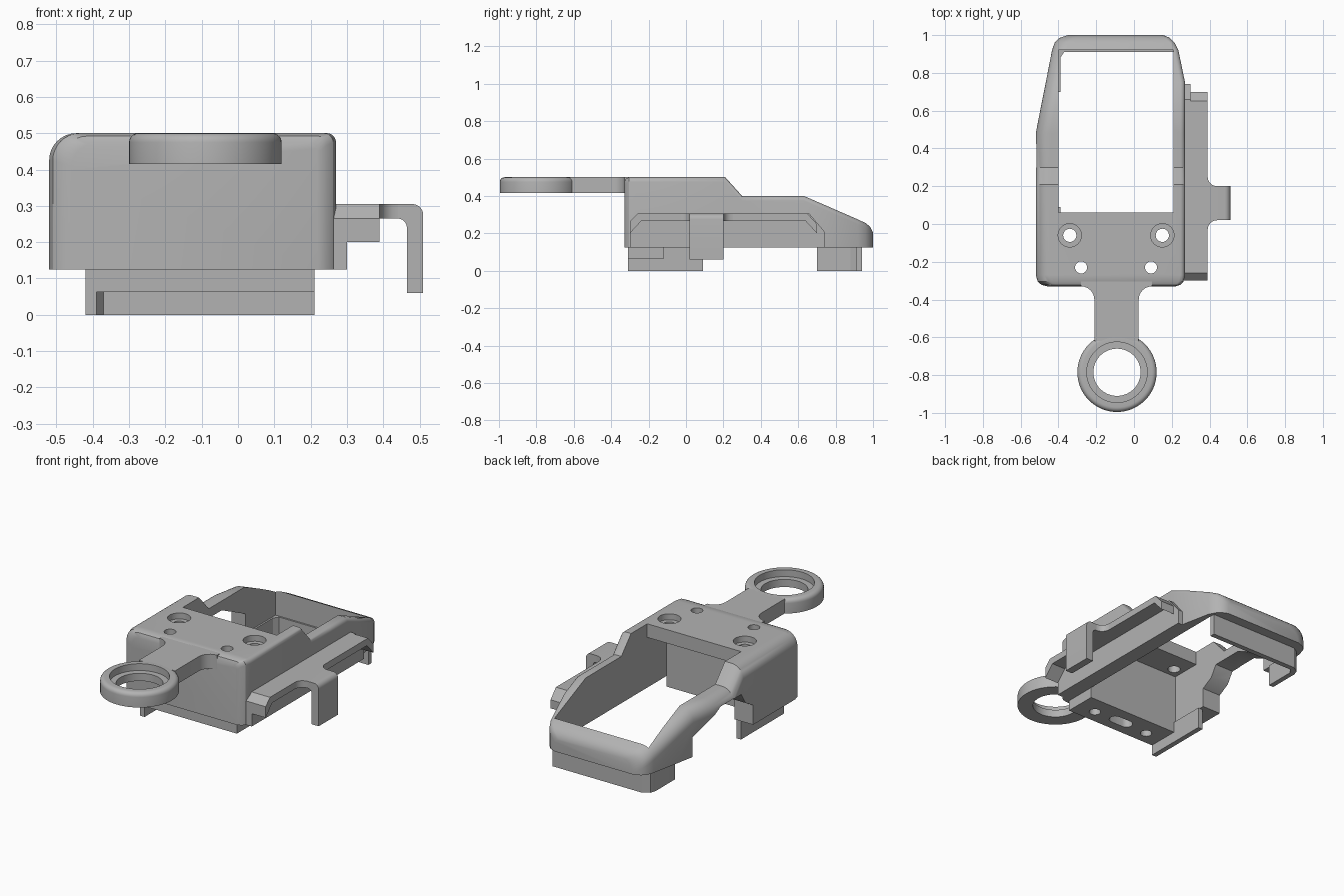
import bpy, bmesh
from math import sin, cos, pi, radians

old = bpy.data.objects.get("Cube")
if old:
    bpy.data.objects.remove(old, do_unlink=True)

grey = bpy.data.materials.new("plain_grey")
grey.use_nodes = True
COLOR = (0.45, 0.45, 0.45, 1)
grey.diffuse_color = COLOR
grey.node_tree.nodes["Principled BSDF"].inputs["Base Color"].default_value = COLOR


def arc(cx, cy, r, a, b, n=6):
    """Points on an arc from angle a to angle b, in degrees."""
    return [(cx + r * cos(radians(a + (b - a) * i / n)),
             cy + r * sin(radians(a + (b - a) * i / n))) for i in range(n + 1)]


def loft(name, rings, closed=False):
    """Skin equal rings of points; cap the ends unless the loft is closed."""
    bm = bmesh.new()
    rows = [[bm.verts.new(p) for p in ring] for ring in rings]
    n = len(rows[0])
    pairs = list(zip(rows, rows[1:] + rows[:1])) if closed else list(zip(rows, rows[1:]))
    for a, b in pairs:
        for i in range(n):
            j = (i + 1) % n
            bm.faces.new((a[i], a[j], b[j], b[i]))
    if not closed:
        bm.faces.new(rows[0])
        bm.faces.new(rows[-1])
    bmesh.ops.recalc_face_normals(bm, faces=bm.faces)
    mesh = bpy.data.meshes.new(name)
    bm.to_mesh(mesh)
    bm.free()
    mesh.materials.append(grey)
    ob = bpy.data.objects.new(name, mesh)
    bpy.context.collection.objects.link(ob)
    return ob


def prism(name, pts, axis, lo, hi):
    """Extrude a 2D outline along an axis."""
    place = {"x": lambda p, t: (t, p[0], p[1]),
             "y": lambda p, t: (p[0], t, p[1]),
             "z": lambda p, t: (p[0], p[1], t)}[axis]
    return loft(name, [[place(p, t) for p in pts] for t in (lo, hi)])


def box(name, x0, x1, y0, y1, z0, z1):
    return prism(name, [(x0, y0), (x1, y0), (x1, y1), (x0, y1)], "z", z0, z1)


def drill(x, y, r, z0, z1):
    return prism("cutter", arc(x, y, r, 0, 345, 23), "z", z0, z1)


def cut(ob, cutter):
    cutter.hide_render = True
    bpy.context.view_layer.objects.active = ob
    mod = ob.modifiers.new("cut", "BOOLEAN")
    mod.operation = "DIFFERENCE"
    mod.solver = "EXACT"
    mod.object = cutter
    bpy.ops.object.modifier_apply(modifier=mod.name)
    bpy.data.objects.remove(cutter, do_unlink=True)


# Main housing: cross-sections along y (y, left x, right x, top z)
BOTTOM = 0.125
stations = [
    (-.33, -.46, .22, .475), (-.322, -.49, .245, .492), (-.305, -.51, .262, .5),
    (-.27, -.52, .27, .5), (.21, -.52, .27, .5), (.30, -.52, .27, .4),
    (.48, -.52, .27, .4), (.63, -.491, .27, .4), (.75, -.467, .27, .348),
    (.92, -.434, .235, .274), (.96, -.42, .215, .255), (.985, -.395, .19, .235),
    (1.0, -.35, .155, .205)]
sections = []
for y, xl, xr, top in stations:
    outline = [(xl, BOTTOM), (xr, BOTTOM)]
    outline += arc(xr - .025, top - .025, .025, 0, 90, 5)
    outline += arc(xl + .075, top - .075, .075, 90, 180, 8)
    sections.append([(x, y, z) for x, z in outline])
housing = loft("housing", sections)

# Block under the front wall
front_base = box("front_base", -.39, .21, -.31, -.12, .0625, .126)

# Open window, hollow under the top plate, arch in the thick side wall
cut(housing, box("cutter", -.40, .21, .06, .92, -.1, .7))
cut(housing, box("cutter", -.40, .21, -.12, .50, -.1, .42))
arch = [(.12, 0), (.12, .24), (.19, .28), (.23, .345), (.42, .345), (.64, .24), (.64, 0)]
cut(housing, prism("cutter", arch, "x", -.7, -.3))

# Counterbored screw holes, small pin holes and underside slot
for x in (-.34, .15):
    cut(housing, drill(x, -.06, .035, .3, .7))
    cut(housing, drill(x, -.06, .062, .465, .7))
for part in (housing, front_base):
    for x in (-.28, .09):
        cut(part, drill(x, -.23, .032, -.1, .7))
    slot = arc(-.05, -.22, .035, -90, 90, 8) + arc(-.13, -.22, .035, 90, 270, 8)
    cut(part, prism("cutter", slot, "z", -.1, .2))

# Skirts that hang below the housing
box("side_skirt", -.42, -.39, -.31, .09, 0, .126)
prism("back_skirt", [(.21, .94), (-.37, .94), (-.41, .915), (-.42, .88), (-.42, .70),
                     (-.39, .70), (-.39, .88), (-.37, .91), (.21, .91)], "z", 0, .126)

# Ring with a stepped bore, turned about its own axis
CX, CY = -.09, -.785
profile = [(.125, .415), (.21, .415), (.21, .475)]
profile += arc(.185, .475, .025, 18, 90, 4)
profile += [(.16, .5), (.16, .46), (.125, .46)]
loft("ring", [[(CX + r * cos(2 * pi * i / 64), CY + r * sin(2 * pi * i / 64), z)
               for r, z in profile] for i in range(64)], closed=True)

# Arm from ring to housing, flared where it meets the housing
arm = [(-.21, -.62), (.025, -.62)] + arc(.095, -.40, .07, 180, 90)
arm += [(.095, -.30), (-.28, -.30)] + arc(-.28, -.40, .07, 90, 0)
prism("ring_arm", arm, "z", .415, .5)

# Side rail: backing plate and strip with bent ends
prism("rail_plate", [(-.30, .125), (-.30, .265), (-.26, .305), (.66, .305),
                     (.74, .21), (.74, .125)], "x", .25, .30)
prism("rail_strip", [(-.30, .20), (-.30, .265), (-.26, .305), (.65, .305), (.70, .25),
                     (.70, .20), (.64, .265), (-.24, .265)], "x", .29, .39)

# Hook on the rail
hook = [(.385, .265)] + arc(.44, .24, .025, 90, 0) + [(.465, .06), (.51, .06)]
hook += arc(.48, .275, .03, 0, 90) + [(.385, .305)]
prism("rail_hook", hook, "y", .02, .20)
flare = [(.38, -.03)] + arc(.44, -.03, .05, 180, 90) + arc(.44, .25, .05, 270, 180) + [(.38, .25)]
prism("hook_flare", flare, "z", .265, .305)

# Smooth shading on curved faces, crisp edges elsewhere
for ob in bpy.context.scene.objects:
    ob.select_set(ob.type == "MESH")
bpy.context.view_layer.objects.active = housing
bpy.ops.object.shade_smooth_by_angle(angle=radians(30))
